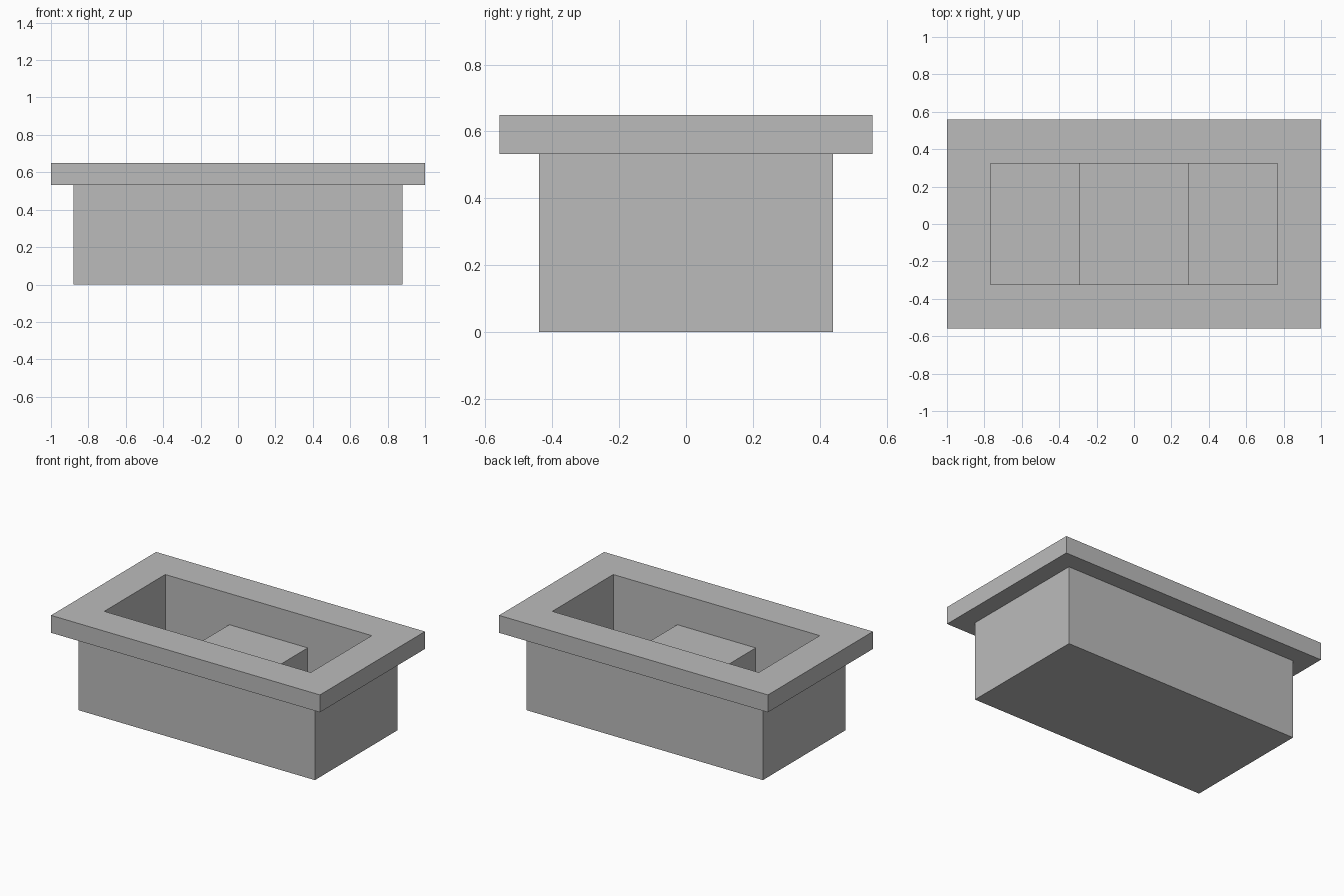
import bpy
import bmesh

default = bpy.data.objects.get("Cube")
if default:
    bpy.data.objects.remove(default, do_unlink=True)

# One plain grey for everything
grey = bpy.data.materials.new("plain_grey")
grey.use_nodes = True
grey.diffuse_color = (0.5, 0.5, 0.5, 1)
grey.node_tree.nodes["Principled BSDF"].inputs["Base Color"].default_value = (0.5, 0.5, 0.5, 1)

BODY = (0.88, 0.44)
RIM = (1.0, 0.558)
CAVITY = (0.768, 0.324)
RIM_BOTTOM, TOP, FLOOR = 0.533, 0.65, 0.12
BLOCK_HALF, BLOCK_TOP = 0.292, 0.44


def loft(name, sections):
    """Join rectangular sections (half sizes, height) and cap both ends."""
    bm = bmesh.new()
    rings = [[bm.verts.new((sx * hx, sy * hy, z))
              for sx, sy in ((-1, -1), (1, -1), (1, 1), (-1, 1))]
             for (hx, hy), z in sections]
    for low, high in zip(rings, rings[1:]):
        for i in range(4):
            j = (i + 1) % 4
            bm.faces.new((low[i], low[j], high[j], high[i]))
    bm.faces.new(rings[0][::-1])
    bm.faces.new(rings[-1])
    bmesh.ops.recalc_face_normals(bm, faces=bm.faces)
    mesh = bpy.data.meshes.new(name)
    bm.to_mesh(mesh)
    bm.free()
    mesh.materials.append(grey)
    obj = bpy.data.objects.new(name, mesh)
    bpy.context.collection.objects.link(obj)
    return obj


# Hollow basin: outer wall, overhanging rim, then down the cavity to its floor
loft("basin", [(BODY, 0), (BODY, RIM_BOTTOM), (RIM, RIM_BOTTOM),
               (RIM, TOP), (CAVITY, TOP), (CAVITY, FLOOR)])

# Raised block across the middle of the cavity
block = (BLOCK_HALF, CAVITY[1])
loft("middle_block", [(block, FLOOR), (block, BLOCK_TOP)])
